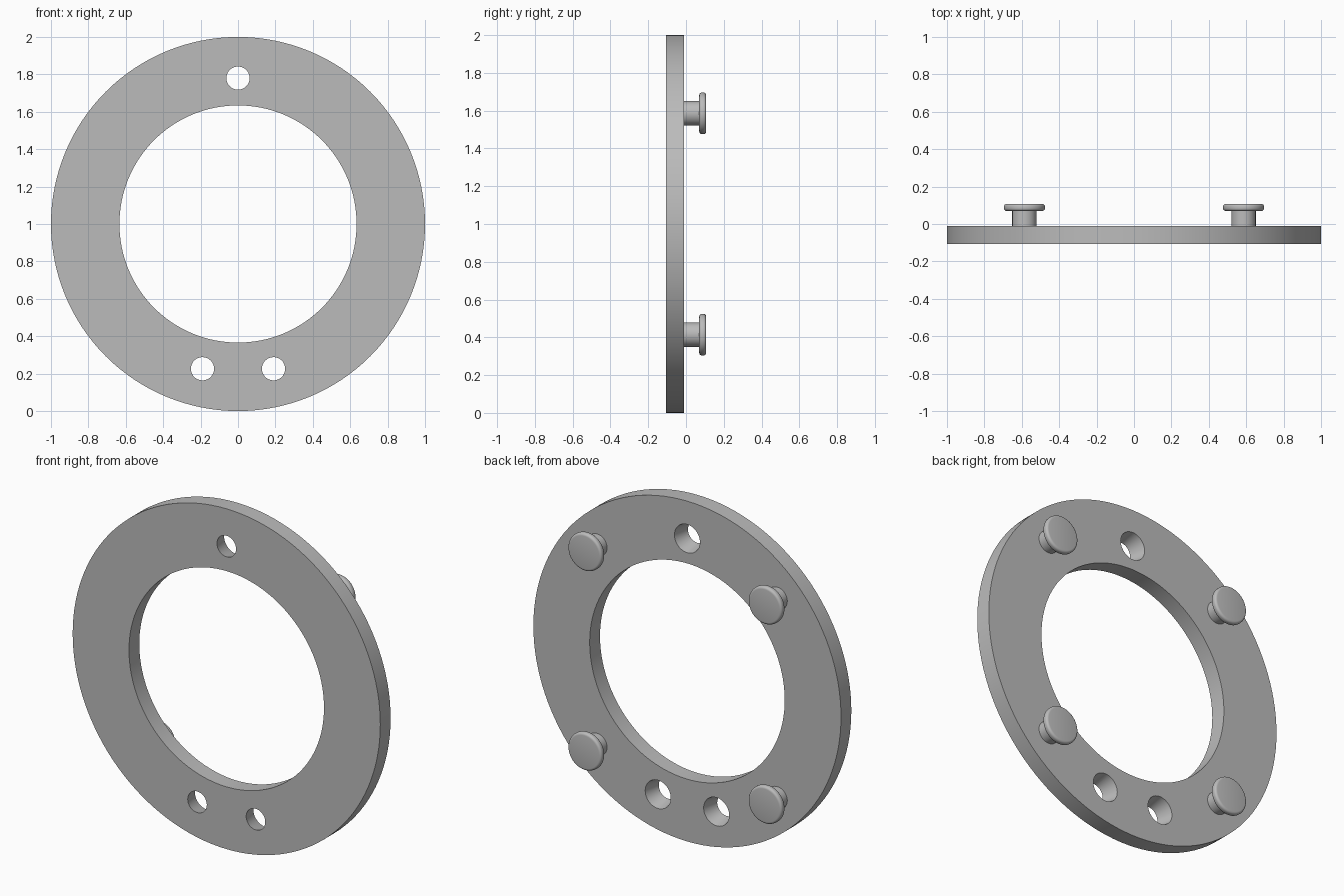
import bpy
import math
from mathutils import Matrix

cube = bpy.data.objects.get("Cube")
if cube:
    bpy.data.objects.remove(cube, do_unlink=True)

FRONT, BACK, TIP = -0.107, -0.011, 0.107
CENTRE_Z = 1.0

grey = bpy.data.materials.new("plain grey")
grey.use_nodes = True
colour = (0.5, 0.5, 0.5, 1)
grey.diffuse_color = colour
grey.node_tree.nodes["Principled BSDF"].inputs["Base Color"].default_value = colour


def frustum(name, x, z, y0, y1, r0, r1, sides):
    """Round solid along y, radius r0 at y0 and r1 at y1."""
    bpy.ops.mesh.primitive_cone_add(vertices=sides, radius1=r0, radius2=r1, depth=y1 - y0)
    obj = bpy.context.object
    obj.name = name
    turn = Matrix.Rotation(-math.pi / 2, 4, "X")
    obj.data.transform(Matrix.Translation((x, (y0 + y1) / 2, z)) @ turn)
    obj.data.materials.append(grey)
    return obj


def smooth(obj):
    bpy.ops.object.select_all(action="DESELECT")
    obj.select_set(True)
    bpy.context.view_layer.objects.active = obj
    bpy.ops.object.shade_smooth_by_angle(angle=math.radians(35))


def cut(obj, cutter):
    mod = obj.modifiers.new("cut", "BOOLEAN")
    mod.object = cutter
    mod.solver = "EXACT"
    bpy.context.view_layer.objects.active = obj
    bpy.ops.object.modifier_apply(modifier=mod.name)
    bpy.data.objects.remove(cutter, do_unlink=True)


# Flat ring with a large opening
ring = frustum("ring_plate", 0, CENTRE_Z, FRONT, BACK, 1.0, 1.0, 128)
cut(ring, frustum("opening_cutter", 0, CENTRE_Z, FRONT - 0.1, BACK + 0.1, 0.634, 0.634, 128))

# Tapered screw holes, wider at the back
small, wide, over = 0.062, 0.083, 0.02
slope = (wide - small) / (BACK - FRONT) * over
for x, z in ((0, 1.78), (-0.19, 0.226), (0.19, 0.226)):
    cut(ring, frustum("hole_cutter", x, z, FRONT - over, BACK + over,
                      small - slope, wide + slope, 48))
smooth(ring)

# Four mushroom studs on the back
for side, sx in (("left", 1), ("right", -1)):
    for level, sz in (("upper", 1), ("lower", -1)):
        x, z = sx * 0.586, CENTRE_Z + sz * 0.586
        stem = frustum(f"{level}_{side}_stud_stem", x, z, BACK - 0.01, 0.08, 0.065, 0.065, 48)
        smooth(stem)
        head = frustum(f"{level}_{side}_stud_head", x, z, 0.07, TIP, 0.11, 0.11, 48)
        bevel = head.modifiers.new("rounded rim", "BEVEL")
        bevel.width = 0.014
        bevel.segments = 4
        bevel.limit_method = "ANGLE"
        bpy.ops.object.modifier_apply(modifier=bevel.name)
        smooth(head)
